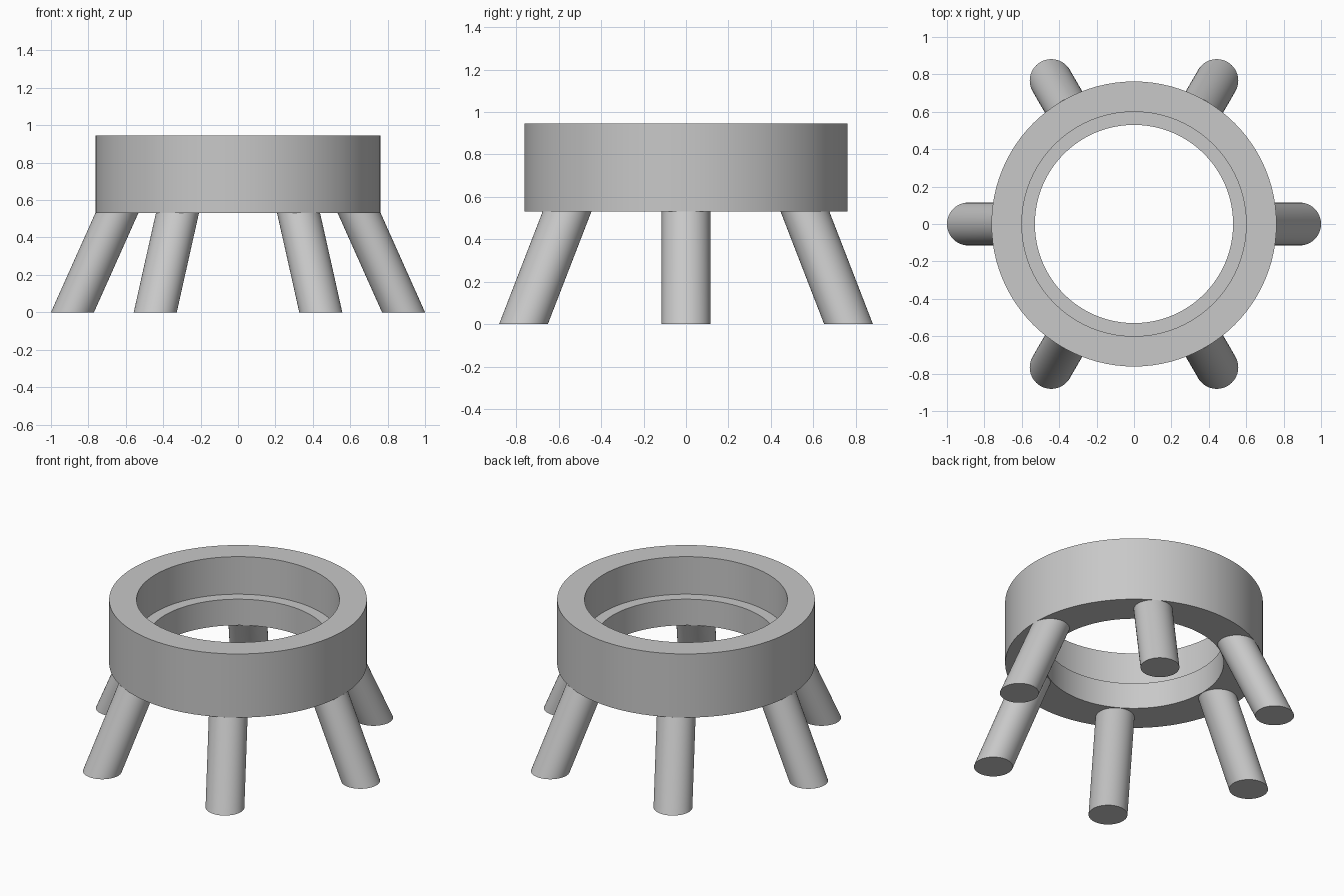
import bpy
import bmesh
import math

cube = bpy.data.objects.get("Cube")
if cube:
    bpy.data.objects.remove(cube)

grey = bpy.data.materials.new("light_grey")
grey.use_nodes = True
colour = (0.58, 0.58, 0.58, 1)
grey.diffuse_color = colour
grey.node_tree.nodes["Principled BSDF"].inputs["Base Color"].default_value = colour

RING_BOTTOM, RING_TOP, LEDGE = 0.53, 0.945, 0.70


def finish(name, bm):
    """Turn a bmesh into a smooth-shaded object with sharp edges kept."""
    bmesh.ops.recalc_face_normals(bm, faces=bm.faces)
    mesh = bpy.data.meshes.new(name)
    bm.to_mesh(mesh)
    bm.free()
    mesh.materials.append(grey)
    obj = bpy.data.objects.new(name, mesh)
    bpy.context.collection.objects.link(obj)
    bpy.ops.object.select_all(action="DESELECT")
    obj.select_set(True)
    bpy.context.view_layer.objects.active = obj
    bpy.ops.object.shade_smooth_by_angle(angle=math.radians(30))
    return obj


# Stepped ring: a closed (radius, height) profile turned about z
profile = [(0.53, RING_BOTTOM), (0.762, RING_BOTTOM), (0.762, RING_TOP),
           (0.60, RING_TOP), (0.60, LEDGE), (0.53, LEDGE)]
bm = bmesh.new()
verts = [bm.verts.new((r, 0, z)) for r, z in profile]
edges = [bm.edges.new((v, verts[i - 1])) for i, v in enumerate(verts)]
bmesh.ops.spin(bm, geom=verts + edges, cent=(0, 0, 0), axis=(0, 0, 1),
               angle=math.tau, steps=96, use_duplicate=False)
bmesh.ops.remove_doubles(bm, verts=bm.verts, dist=0.0005)
finish("stepped_ring", bm)

# Six splayed legs: cylinders sheared outward, with level ends
FOOT_X, TOP_X, LEG_RADIUS = 0.885, 0.648, 0.115
for i in range(6):
    bm = bmesh.new()
    bmesh.ops.create_cone(bm, cap_ends=True, segments=48, radius1=LEG_RADIUS,
                          radius2=LEG_RADIUS, depth=RING_BOTTOM)
    for v in bm.verts:
        v.co.x += FOOT_X if v.co.z < 0 else TOP_X
        v.co.z += RING_BOTTOM / 2
    leg = finish(f"leg_{i + 1}", bm)
    leg.rotation_euler.z = i * math.tau / 6
